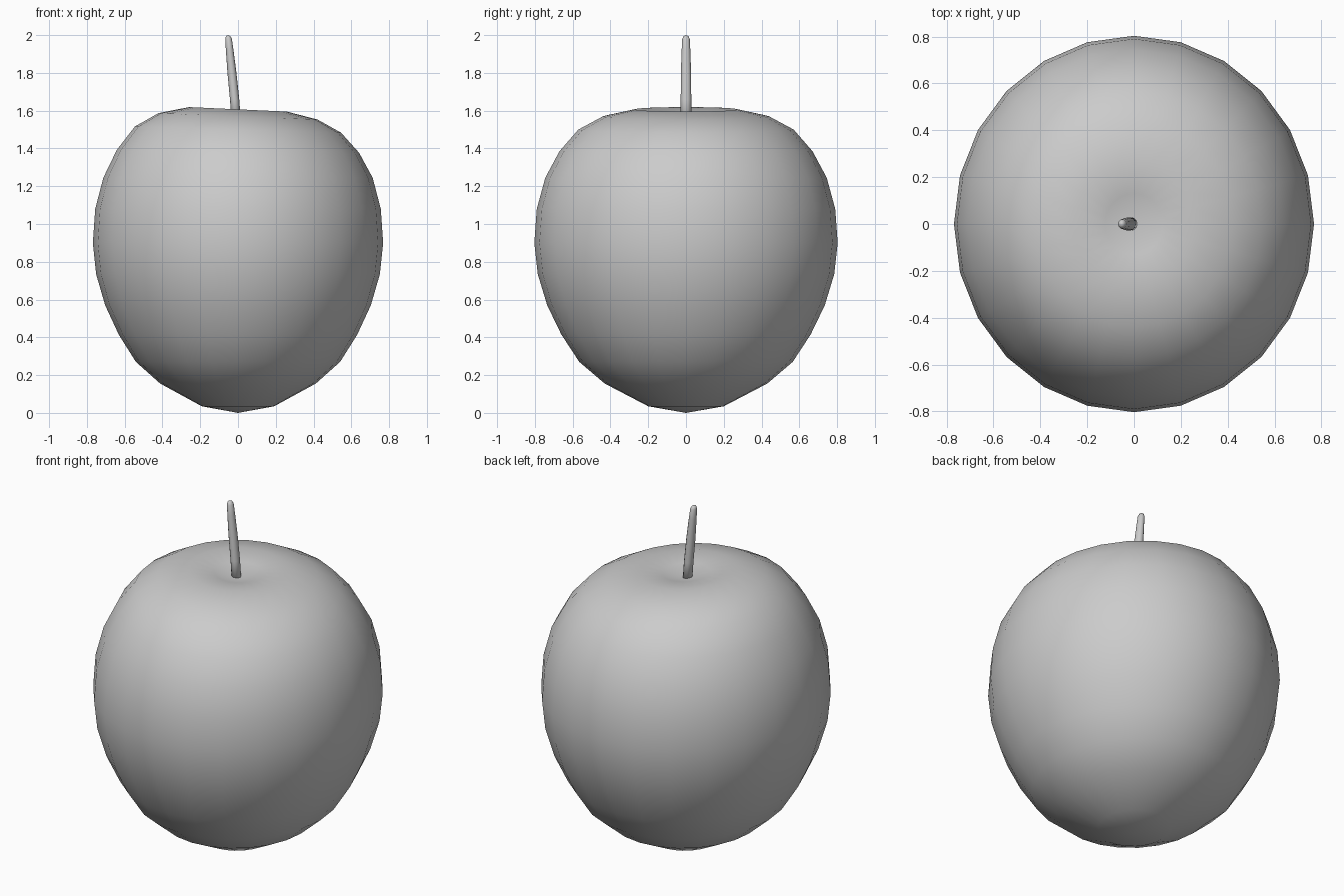
import bpy, bmesh
from math import cos, sin, tau

cube = bpy.data.objects.get("Cube")
if cube:
    bpy.data.objects.remove(cube)

grey = bpy.data.materials.new("light grey")
grey.use_nodes = True
colour = (0.6, 0.6, 0.6, 1)
grey.diffuse_color = colour
grey.node_tree.nodes["Principled BSDF"].inputs["Base Color"].default_value = colour


def loft(name, rings, sides, squash, tilt=0.0):
    """Skin rings of (centre x, radius, z); a zero radius closes to a point."""
    bm = bmesh.new()
    loops = []
    for cx, r, z in rings:
        n = sides if r else 1
        loop = []
        for i in range(n):
            x, y = r * squash * cos(tau * i / n), r * sin(tau * i / n)
            lean = tilt * x * max(0, z - 1.3) / 0.3
            loop.append(bm.verts.new((cx + x, y, z - lean)))
        loops.append(loop)
    for a, b in zip(loops, loops[1:]):
        for i in range(sides):
            j = (i + 1) % sides
            if len(a) == 1:
                bm.faces.new((a[0], b[j], b[i]))
            elif len(b) == 1:
                bm.faces.new((a[i], a[j], b[0]))
            else:
                bm.faces.new((a[i], a[j], b[j], b[i]))
    bmesh.ops.recalc_face_normals(bm, faces=bm.faces)
    for f in bm.faces:
        f.smooth = True
    mesh = bpy.data.meshes.new(name)
    bm.to_mesh(mesh)
    bm.free()
    mesh.materials.append(grey)
    obj = bpy.data.objects.new(name, mesh)
    bpy.context.collection.objects.link(obj)
    return obj


# Fruit body, with a shallow dimple on top
profile = [(0, 0), (.20, .035), (.43, .155), (.565, .27), (.66, .415),
           (.735, .57), (.785, .735), (.803, .90), (.79, 1.08), (.745, 1.245),
           (.67, 1.385), (.57, 1.50), (.44, 1.57), (.27, 1.607),
           (.13, 1.59), (0, 1.56)]
loft("apple_body", [(0, r, z) for r, z in profile], 24, 0.957, 0.045)

# Slightly leaning stem with a rounded tip
stem = [(-.010, 0, 1.54), (-.010, .028, 1.55), (-.018, .028, 1.66),
        (-.032, .027, 1.80), (-.044, .023, 1.92), (-.050, .020, 1.98),
        (-.052, .013, 1.995), (-.052, 0, 2.0)]
loft("apple_stem", stem, 12, 0.88)
